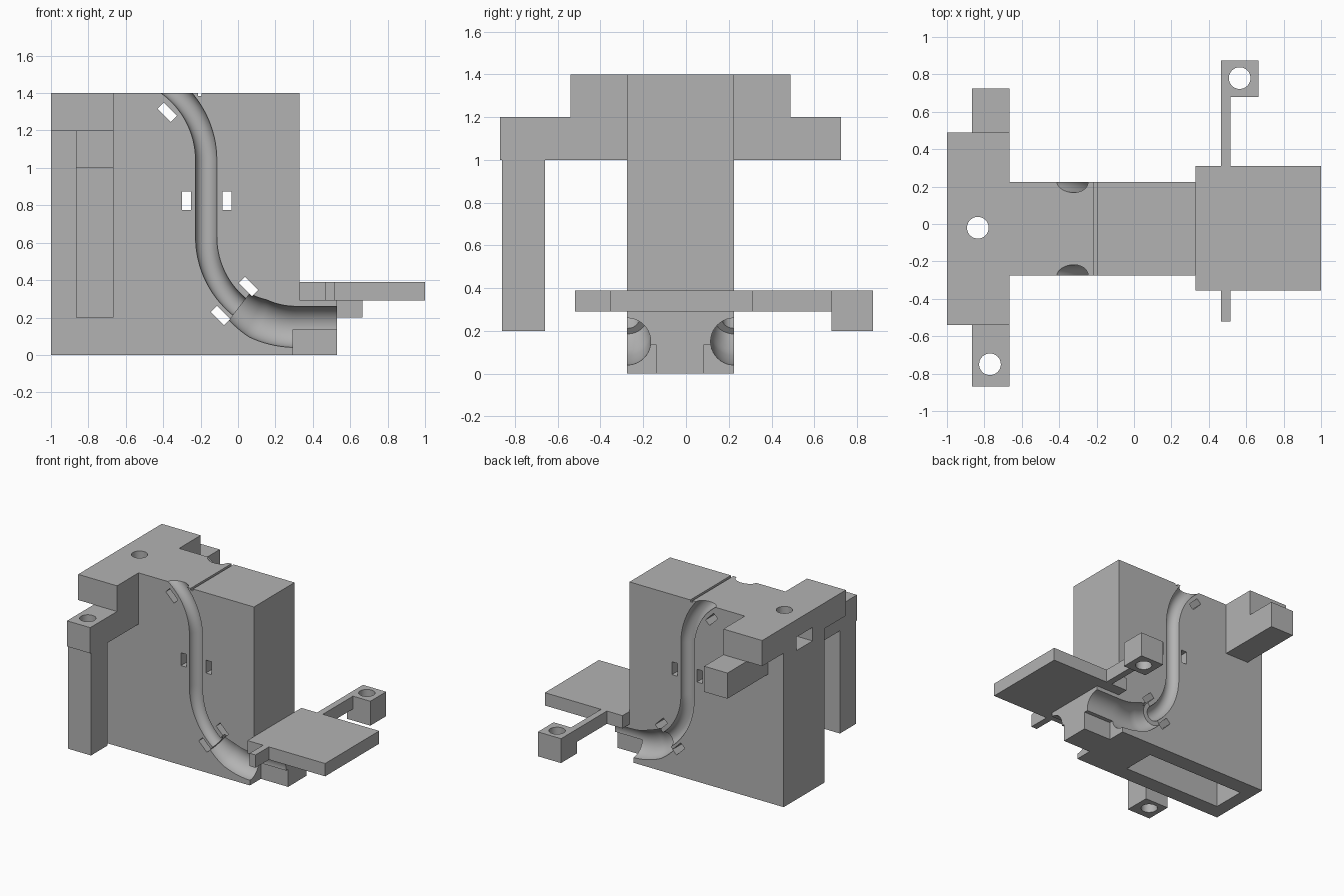
import bpy, bmesh
from math import sin, cos, pi, radians
from mathutils import Vector, Matrix

cube = bpy.data.objects.get("Cube")
if cube:
    bpy.data.objects.remove(cube)

grey = bpy.data.materials.new("plain grey")
grey.use_nodes = True
grey.diffuse_color = (0.45, 0.45, 0.45, 1)
grey.node_tree.nodes["Principled BSDF"].inputs["Base Color"].default_value = grey.diffuse_color


def finish(name, bm):
    bmesh.ops.recalc_face_normals(bm, faces=bm.faces)
    mesh = bpy.data.meshes.new(name)
    bm.to_mesh(mesh)
    bm.free()
    mesh.materials.append(grey)
    ob = bpy.data.objects.new(name, mesh)
    bpy.context.collection.objects.link(ob)
    return ob


def box(name, x, y, z, turn=0):
    """Box from three ranges, optionally turned about its own y axis."""
    bm = bmesh.new()
    centre = Vector([(a + b) / 2 for a, b in (x, y, z)])
    size = [b - a for a, b in (x, y, z)]
    mat = Matrix.Translation(centre) @ Matrix.Rotation(turn, 4, 'Y') @ Matrix.Diagonal((*size, 1))
    bmesh.ops.create_cube(bm, size=1, matrix=mat)
    return finish(name, bm)


def bore(x, y):
    """Vertical round hole cutter."""
    bm = bmesh.new()
    bmesh.ops.create_cone(bm, cap_ends=True, segments=40, radius1=0.058, radius2=0.058,
                          depth=4, matrix=Matrix.Translation((x, y, 0)))
    return finish("bore", bm)


def sweep(path, radii, y):
    """Round channel cutter along (x, z) points in the plane at y."""
    bm = bmesh.new()
    pts = [Vector((px, y, pz)) for px, pz in path]
    sides, rings = 40, []
    for i, p in enumerate(pts):
        tangent = (pts[min(i + 1, len(pts) - 1)] - pts[max(i - 1, 0)]).normalized()
        side = tangent.cross(Vector((0, 1, 0)))
        rings.append([bm.verts.new(p + radii[i] * (side * cos(2 * pi * k / sides)
                      + Vector((0, sin(2 * pi * k / sides), 0)))) for k in range(sides)])
    for a, b in zip(rings, rings[1:]):
        for k in range(sides):
            j = (k + 1) % sides
            bm.faces.new((a[k], a[j], b[j], b[k]))
    bm.faces.new(rings[0])
    bm.faces.new(rings[-1])
    return finish("channel", bm)


def arc(cx, cz, r, start, end, n):
    angles = [radians(start + (end - start) * i / n) for i in range(n + 1)]
    return [(cx + r * cos(t), cz + r * sin(t)) for t in angles]


def combine(ob, tools, operation):
    """Apply booleans and remove the tool objects."""
    for tool in tools:
        mod = ob.modifiers.new("cut", 'BOOLEAN')
        mod.operation, mod.object, mod.solver = operation, tool, 'EXACT'
    deps = bpy.context.evaluated_depsgraph_get()
    mesh = bpy.data.meshes.new_from_object(ob.evaluated_get(deps))
    ob.modifiers.clear()
    ob.data = mesh
    for tool in tools:
        bpy.data.objects.remove(tool)


FRONT, BACK = -0.275, 0.225

# Main body with cross arms, shoulders and foot
body = box("main_body", (-1, 0.33), (FRONT, BACK), (0, 1.4))
combine(body, [
    box("foot", (0.2, 0.53), (FRONT, BACK), (0, 0.29)),
    box("cross_arm", (-1, -0.665), (-0.54, 0.49), (1.2, 1.4)),
    box("shoulder", (-0.865, -0.665), (-0.87, 0.725), (1.0, 1.2)),
    box("leg", (-0.865, -0.665), (-0.86, -0.66), (0.2, 1.1)),
], 'UNION')

# Channels on both faces: narrow S-curve opening into a wide elbow
cutters = []
narrow = arc(-0.67, 1.04, 0.5, 65, 0, 20) + arc(0.31, 0.63, 0.48, 180, 233, 18)
wide = arc(0.31, 0.63, 0.48, 231, 270, 14) + [(0.6, 0.15)]
wide_radii = [0.09 + 0.02 * min(1, i / 5) for i in range(len(wide))]
for y in (FRONT, BACK):
    cutters.append(sweep(narrow, [0.057] * len(narrow), y))
    cutters.append(sweep(wide, wide_radii, y))

# Strap slots through the body
for x, z, turn in ((-0.378, 1.297, -45), (-0.275, 0.825, 0), (-0.06, 0.825, 0),
                   (0.056, 0.366, -45), (-0.094, 0.211, -45)):
    cutters.append(box("slot", (x - 0.024, x + 0.024), (-0.5, 0.5),
                       (z - 0.05, z + 0.05), radians(turn)))

# Hollow underside, nut pocket, top score line, foot notches, bores
cutters += [
    box("hollow", (-0.9, -0.065), (-0.155, 0.1), (-0.1, 1.0)),
    box("pocket", (-1.1, -0.74), (-0.13, 0.07), (1.16, 1.265)),
    box("score", (-0.215, -0.195), (-0.5, 0.5), (1.385, 1.5)),
    box("notch", (0.295, 0.7), (-0.5, -0.14), (-0.1, 0.137)),
    box("notch", (0.295, 0.7), (0.085, 0.5), (-0.1, 0.137)),
    bore(-0.835, -0.02),
    bore(-0.77, -0.75),
]
combine(body, cutters, 'DIFFERENCE')

# Side tray with its cross bar and mounting lug
tray = box("side_tray", (0.33, 1.0), (-0.355, 0.31), (0.29, 0.39))
combine(tray, [
    box("bar", (0.465, 0.515), (-0.52, 0.75), (0.29, 0.39)),
    box("lug", (0.465, 0.665), (0.68, 0.875), (0.2, 0.39)),
], 'UNION')
combine(tray, [bore(0.565, 0.78)], 'DIFFERENCE')

# Smooth the round surfaces, keep corners crisp
for ob in (body, tray):
    bpy.ops.object.select_all(action='DESELECT')
    ob.select_set(True)
    bpy.context.view_layer.objects.active = ob
    bpy.ops.object.shade_smooth_by_angle(angle=radians(30))
